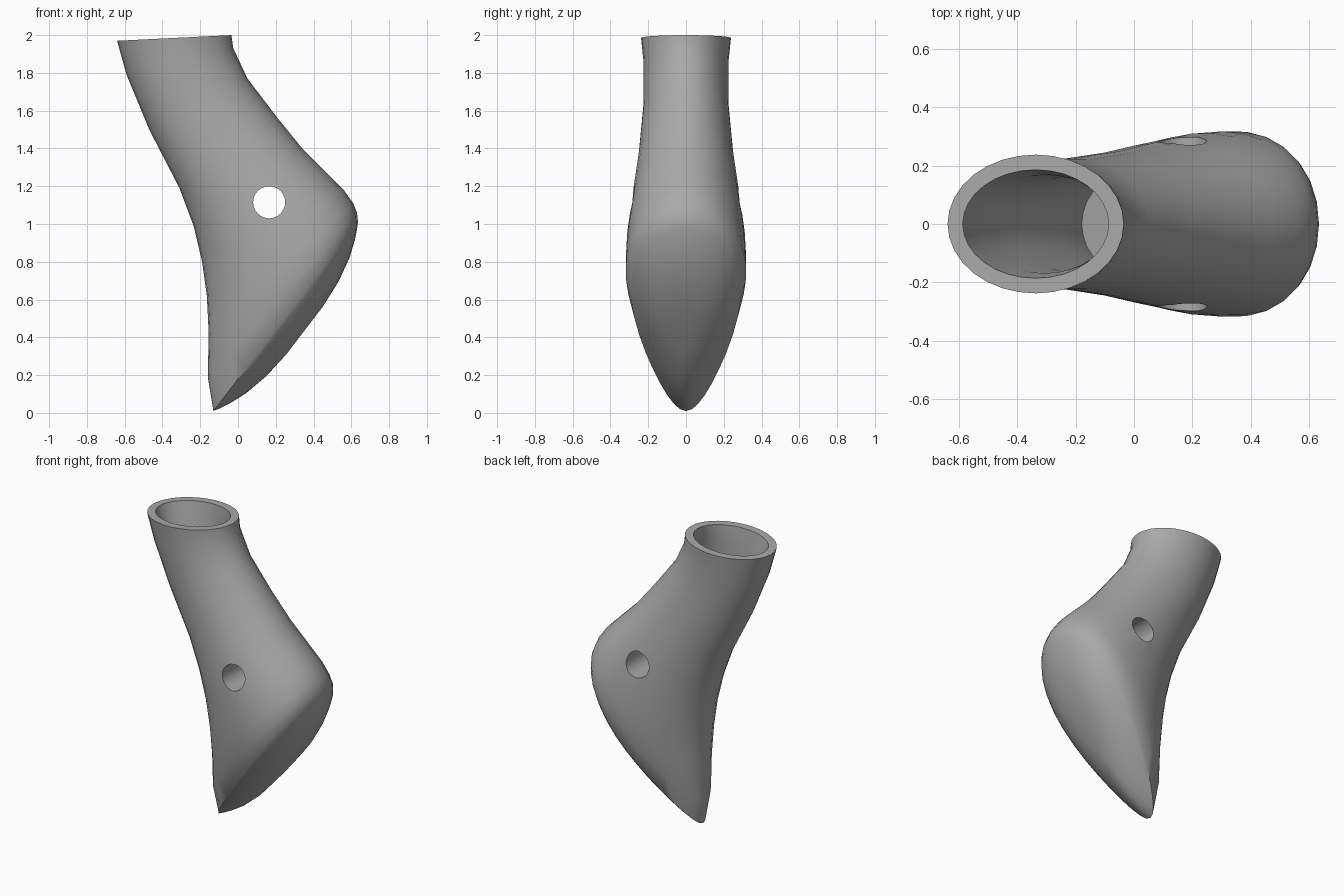
import bpy, bmesh, math
from mathutils import Vector

if "Cube" in bpy.data.objects:
    bpy.data.objects.remove(bpy.data.objects["Cube"], do_unlink=True)

SEGMENTS = 32
grey = bpy.data.materials.new("plain grey")
grey.use_nodes = True
grey.diffuse_color = (0.4, 0.4, 0.4, 1)
grey.node_tree.nodes["Principled BSDF"].inputs["Base Color"].default_value = (0.4, 0.4, 0.4, 1)

# Fanning sections: left end (x, z), right end (x, z), half width, egg factor
SECTIONS = [
    ((-.64, 1.97), (-.035, 2.0), .238, 0),
    ((-.59, 1.79), (-.025, 1.93), .225, 0),
    ((-.47, 1.50), (.05, 1.77), .225, 0),
    ((-.31, 1.19), (.21, 1.56), .25, 0),
    ((-.235, .99), (.34, 1.40), .275, .03),
    ((-.19, .80), (.47, 1.27), .295, .08),
    ((-.165, .62), (.56, 1.18), .31, .12),
    ((-.155, .42), (.61, 1.11), .312, .2),
    ((-.16, .19), (.63, 1.06), .305, .32),
    ((-.13, .01), (.635, 1.01), .275, .42),
]


def ring(bm, left, right, width, egg, inset=0, scale=1, drop=0):
    """One egg-shaped loop of vertices on a tilted plane."""
    a, b = Vector((left[0], 0, left[1])), Vector((right[0], 0, right[1]))
    middle, half = (a + b) / 2, (b - a) / 2
    normal = Vector((half.z, 0, -half.x)).normalized()
    along = half.normalized() * (half.length - inset) * scale
    loop = []
    for i in range(SEGMENTS):
        t = math.tau * i / SEGMENTS
        y = (width - inset) * scale * math.sin(t) * (1 + egg * math.cos(t))
        loop.append(bm.verts.new(middle + along * math.cos(t) + normal * drop + Vector((0, y, 0))))
    return loop


bm = bmesh.new()
# Cavity from its floor up to the rim, then the outer wall down to the sole edge
loops = [ring(bm, *s, inset=.052 + .004 * i) for i, s in reversed(list(enumerate(SECTIONS[:5])))]
loops += [ring(bm, *s) for s in SECTIONS]
# Domed sole
for s in (.95, .86, .72, .5, .25):
    loops.append(ring(bm, *SECTIONS[-1], scale=s, drop=.126 * (1 - s ** 3)))
for upper, lower in zip(loops, loops[1:]):
    for i in range(SEGMENTS):
        j = (i + 1) % SEGMENTS
        bm.faces.new((upper[i], upper[j], lower[j], lower[i]))
bm.faces.new(loops[0])
bm.faces.new(loops[-1])
bmesh.ops.recalc_face_normals(bm, faces=bm.faces)
mesh = bpy.data.meshes.new("hollow_body")
bm.to_mesh(mesh)
bm.free()
body = bpy.data.objects.new("hollow_body", mesh)
bpy.context.collection.objects.link(body)
mesh.materials.append(grey)

# Cross hole through the body
bpy.ops.mesh.primitive_cylinder_add(vertices=24, radius=.085, depth=1,
                                    location=(.165, 0, 1.115), rotation=(math.pi / 2, 0, 0))
cutter = bpy.context.object
cutter.name = "cross_hole_cutter"
cutter.data.materials.append(grey)
hole = body.modifiers.new("cross_hole", "BOOLEAN")
hole.operation, hole.solver, hole.object = "DIFFERENCE", "EXACT", cutter

bpy.ops.object.select_all(action="DESELECT")
body.select_set(True)
bpy.context.view_layer.objects.active = body
bpy.ops.object.modifier_apply(modifier=hole.name)
bpy.data.objects.remove(cutter, do_unlink=True)
bpy.ops.object.shade_smooth_by_angle(angle=math.radians(40))
